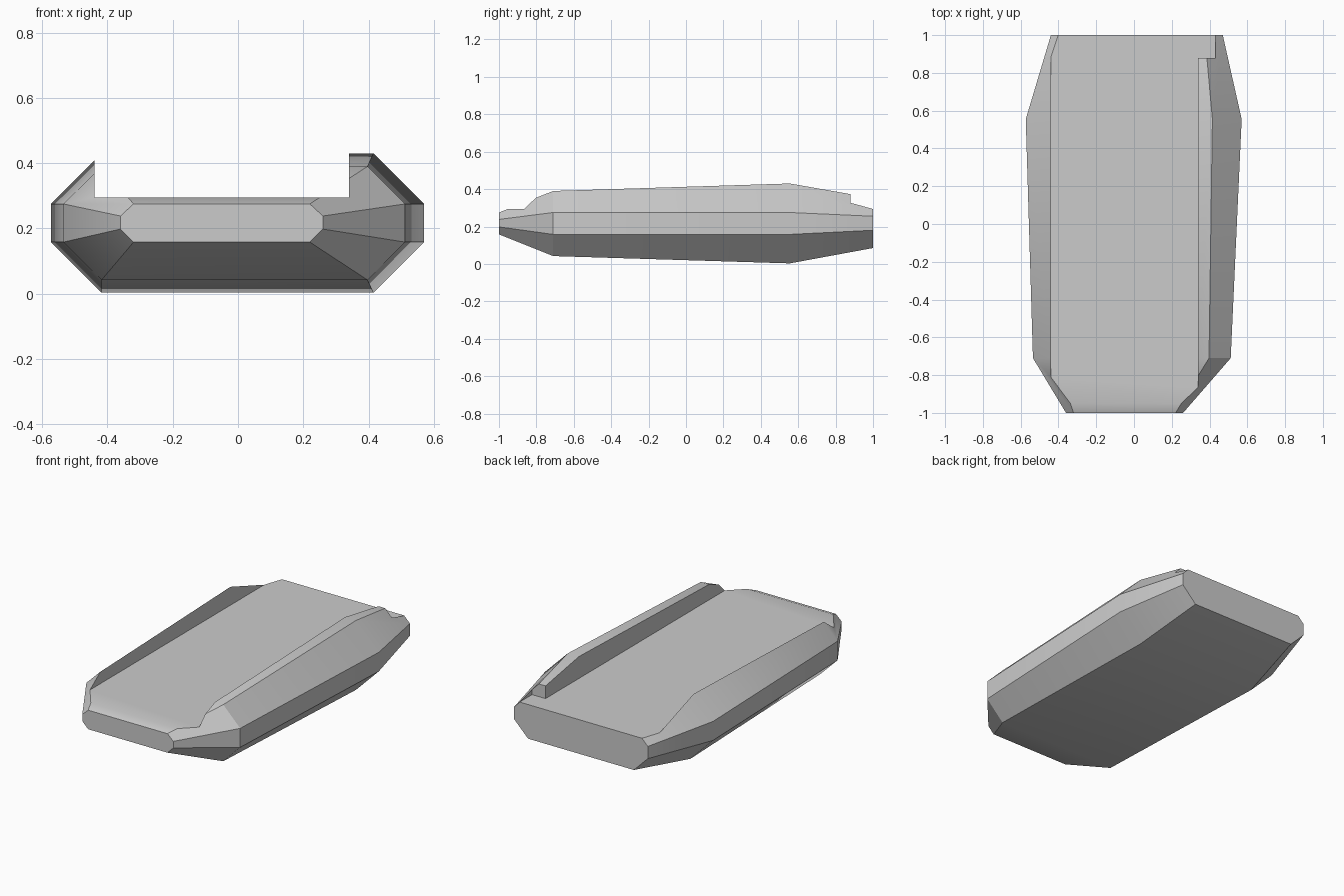
import bpy, bmesh, math

if "Cube" in bpy.data.objects:
    bpy.data.objects.remove(bpy.data.objects["Cube"], do_unlink=True)

grey = bpy.data.materials.new("plain_grey")
grey.use_nodes = True
colour = (0.6, 0.6, 0.6, 1)
grey.diffuse_color = colour
grey.node_tree.nodes["Principled BSDF"].inputs["Base Color"].default_value = colour


def add_object(name, bm):
    bmesh.ops.recalc_face_normals(bm, faces=bm.faces)
    mesh = bpy.data.meshes.new(name)
    bm.to_mesh(mesh)
    bm.free()
    mesh.materials.append(grey)
    ob = bpy.data.objects.new(name, mesh)
    bpy.context.collection.objects.link(ob)
    return ob


def octagon(bm, y, outer, inner, side, flat):
    """Eight-sided section: side x limits, flat x limits, side z limits, flat z limits."""
    (l, r), (il, ir), (s0, s1), (b, t) = outer, inner, side, flat
    points = [(il, b), (ir, b), (r, s0), (r, s1), (ir, t), (il, t), (l, s1), (l, s0)]
    return [bm.verts.new((x, y, z)) for x, z in points]


def box(name, x0, x1, y0, y1, z0, z1):
    bm = bmesh.new()
    bmesh.ops.create_cube(bm, size=1)
    for v in bm.verts:
        v.co = [a + (b - a) * (c + 0.5) for c, a, b in
                zip(v.co, (x0, y0, z0), (x1, y1, z1))]
    return add_object(name, bm)


# Faceted hull lofted through four sections, nose to stern
bm = bmesh.new()
rings = [
    octagon(bm, -1, (-0.36, 0.26), (-0.32, 0.22), (0.198, 0.238), (0.158, 0.275)),
    octagon(bm, -0.71, (-0.535, 0.512), (-0.418, 0.397), (0.158, 0.275), (0.042, 0.39)),
    octagon(bm, 0.555, (-0.573, 0.57), (-0.418, 0.415), (0.158, 0.275), (0.003, 0.43)),
    octagon(bm, 1, (-0.44, 0.47), (-0.345, 0.375), (0.18, 0.255), (0.085, 0.352)),
]
for a, b in zip(rings, rings[1:]):
    for i in range(8):
        j = (i + 1) % 8
        bm.faces.new((a[i], a[j], b[j], b[i]))
bm.faces.new(rings[0])
bm.faces.new(rings[-1])
hull = add_object("hull", bm)

# Open deck and the notch at the stern end of the left wall
cutters = [box("deck_cutter", -0.44, 0.34, -1.2, 1.2, 0.295, 0.6),
           box("stern_notch_cutter", 0.3, 0.432, 0.88, 1.2, 0.295, 0.6)]
bpy.context.view_layer.objects.active = hull
for ob in bpy.context.selected_objects:
    ob.select_set(False)
hull.select_set(True)
for cutter in cutters:
    cutter.hide_render = True
    mod = hull.modifiers.new("cut", "BOOLEAN")
    mod.operation = "DIFFERENCE"
    mod.solver = "EXACT"
    mod.object = cutter
    bpy.ops.object.modifier_apply(modifier=mod.name)
    bpy.data.objects.remove(cutter, do_unlink=True)

# Smooth shallow facets, keep the hard edges
bpy.ops.object.shade_smooth_by_angle(angle=math.radians(30))
